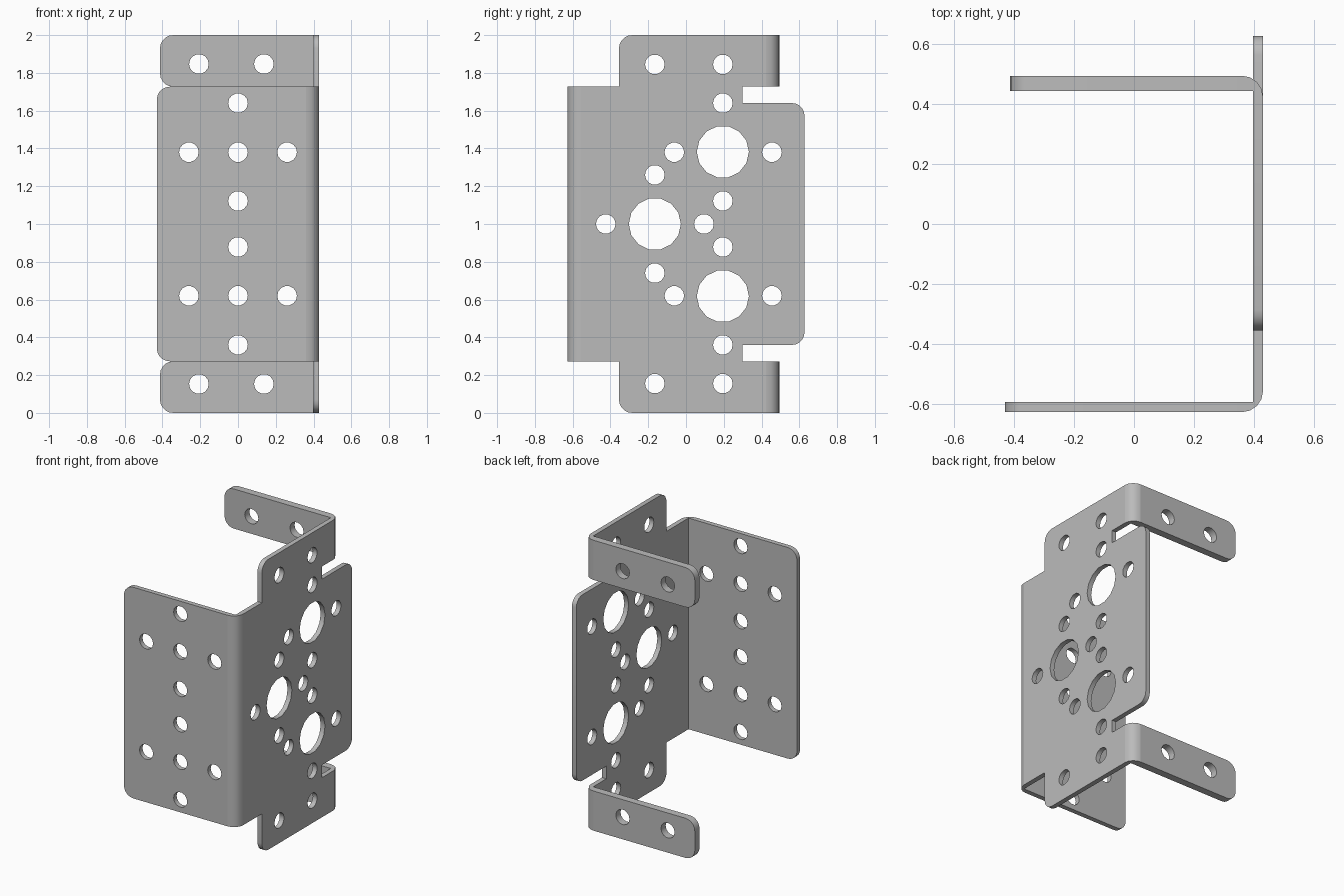
import bpy, bmesh
from math import sin, cos, pi, radians
from mathutils import Vector

if "Cube" in bpy.data.objects:
    bpy.data.objects.remove(bpy.data.objects["Cube"])

steel = bpy.data.materials.new("grey_steel")
steel.use_nodes = True
GREY = (0.5, 0.5, 0.5, 1)
steel.diffuse_color = GREY
steel.node_tree.nodes["Principled BSDF"].inputs["Base Color"].default_value = GREY

MID = 1.0            # height of the mirror plane
SMALL, BIG = 0.052, 0.138
OUT_X, IN_X = 0.43, 0.397
BEND = 0.07
LEFT_FRONT, IN_FRONT = -0.627, -0.594
BACK, IN_BACK = 0.494, 0.443
STEP, NOTCH = 1.727, 1.64


def flip(points):
    return [(a, 2 * MID - b) for a, b in points]


def arc(cx, cy, r, start, end, steps=5):
    angles = [radians(start + (end - start) * i / steps) for i in range(steps + 1)]
    return [(cx + r * cos(a), cy + r * sin(a)) for a in angles]


def hole(centre, r, sides=14):
    return arc(centre[0], centre[1], r, 0, 360, sides)[:-1]


def sheet(name, outline, holes, axis, low, high):
    """Fill an outline with holes and extrude it along the given axis."""
    def place(p):
        co = list(p)
        co.insert(axis, low)
        return co

    bm = bmesh.new()
    for loop in [outline] + holes:
        verts = [bm.verts.new(place(p)) for p in loop]
        for a, b in zip(verts, verts[1:] + verts[:1]):
            bm.edges.new((a, b))
    bmesh.ops.triangle_fill(bm, edges=bm.edges[:], use_beauty=True)
    grown = bmesh.ops.extrude_face_region(bm, geom=bm.faces[:], use_keep_orig=True)
    shift = Vector((0, 0, 0))
    shift[axis] = high - low
    moved = [g for g in grown["geom"] if isinstance(g, bmesh.types.BMVert)]
    bmesh.ops.translate(bm, verts=moved, vec=shift)
    bmesh.ops.recalc_face_normals(bm, faces=bm.faces[:])
    mesh = bpy.data.meshes.new(name)
    bm.to_mesh(mesh)
    bm.free()
    mesh.materials.append(steel)
    obj = bpy.data.objects.new(name, mesh)
    bpy.context.collection.objects.link(obj)
    bpy.ops.object.select_all(action="DESELECT")
    obj.select_set(True)
    bpy.context.view_layer.objects.active = obj
    bpy.ops.object.shade_smooth_by_angle(angle=radians(28))
    return obj


# Side plate: upper half outline, mirrored for the lower half
upper = [(LEFT_FRONT + BEND, STEP), (-0.355, STEP)]
upper += arc(-0.285, 1.93, 0.07, 180, 90)
upper += [(BACK - BEND, 2), (BACK - BEND, STEP), (0.3, STEP), (0.3, NOTCH)]
upper += arc(0.562, NOTCH - 0.065, 0.065, 90, 0)
pairs = [(-0.165, 1.845), (0.195, 1.845), (0.195, 1.64), (-0.062, 1.38),
         (0.455, 1.38), (-0.165, 1.26), (0.195, 1.122)]
small = pairs + flip(pairs) + [(-0.425, MID), (0.095, MID)]
large = [(0.195, 1.382), (0.195, 0.618), (-0.165, MID)]
sheet("side_plate", upper + flip(upper)[::-1],
      [hole(c, SMALL) for c in small] + [hole(c, BIG) for c in large],
      0, IN_X, OUT_X)

# Front flange with its hole pattern
edge = OUT_X - BEND
top_corner = arc(-0.36, STEP - 0.07, 0.07, 90, 180)
half = [(edge, STEP)] + top_corner
pairs = [(0, 1.64), (0, 1.38), (-0.26, 1.38), (0.26, 1.38), (0, 1.122)]
sheet("front_flange", half + flip(half)[::-1],
      [hole(c, SMALL) for c in pairs + flip(pairs)], 1, LEFT_FRONT, IN_FRONT)

# Rounded fold joining the front flange to the side plate
fold = arc(edge, LEFT_FRONT + BEND, BEND, -90, 0, 4)
fold += [(IN_X, LEFT_FRONT + BEND), (IN_X, IN_FRONT), (edge, IN_FRONT)]
sheet("front_fold", fold, [], 2, 2 * MID - STEP, STEP)

# Back tabs and their folds, above and below
tab = [(edge, 2)] + arc(-0.343, 1.93, 0.07, 90, 180)
tab += arc(-0.343, STEP + 0.07, 0.07, 180, 270) + [(edge, STEP)]
tab_holes = [(-0.207, 1.847), (0.137, 1.847)]
tab_fold = arc(edge, BACK - BEND, BEND, 90, 0, 4)
tab_fold += [(IN_X, BACK - BEND), (IN_X, IN_BACK), (edge, IN_BACK)]
for label, change, low in (("upper", list, STEP), ("lower", flip, 0)):
    sheet(label + "_tab", change(tab), [hole(c, SMALL) for c in change(tab_holes)],
          1, IN_BACK, BACK)
    sheet(label + "_tab_fold", tab_fold, [], 2, low, low + 2 - STEP)
